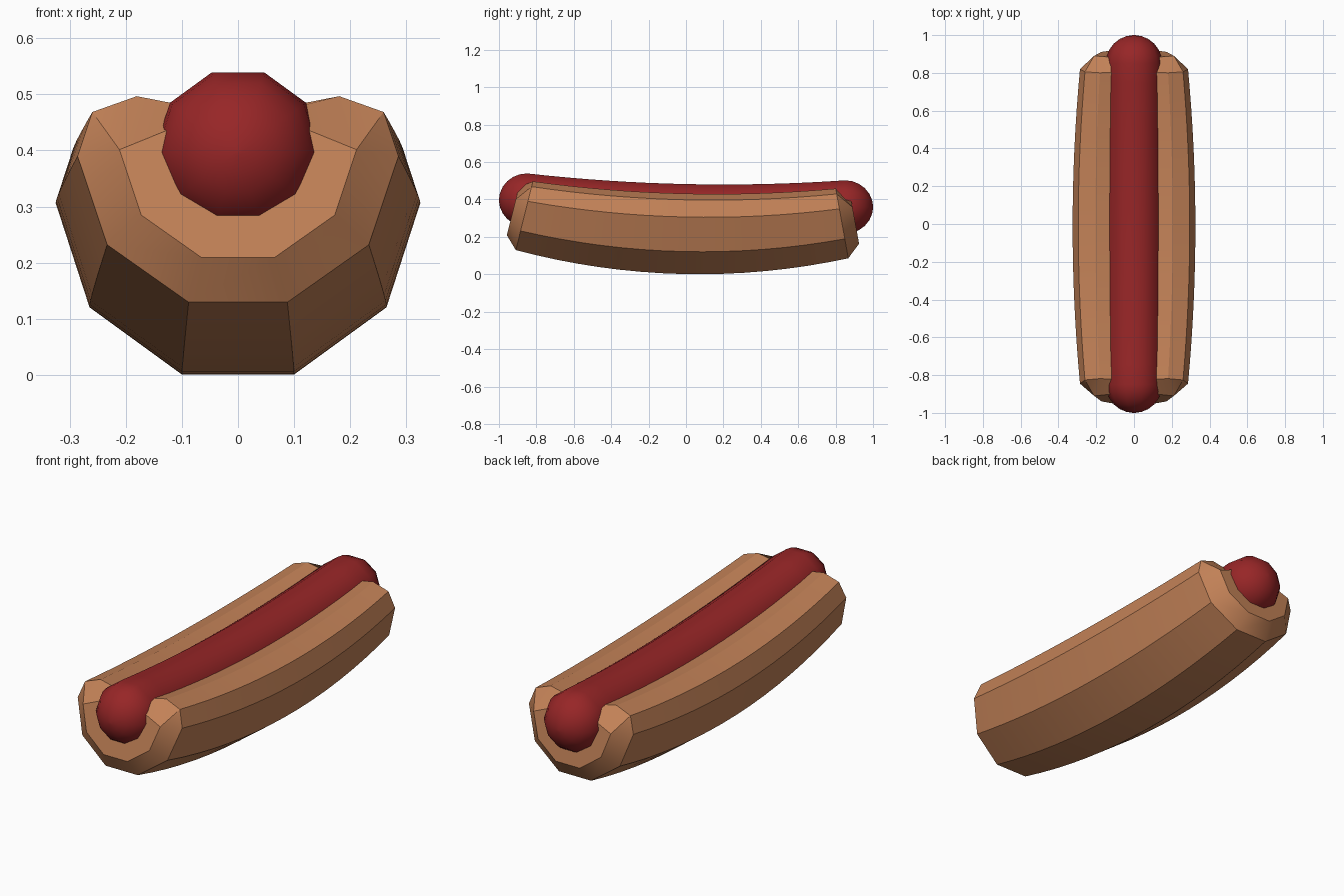
import bpy, bmesh, math

if "Cube" in bpy.data.objects:
    bpy.data.objects.remove(bpy.data.objects["Cube"])


def material(name, color):
    mat = bpy.data.materials.new(name)
    mat.use_nodes = True
    mat.diffuse_color = (*color, 1)
    bsdf = next(n for n in mat.node_tree.nodes if n.type == "BSDF_PRINCIPLED")
    bsdf.inputs["Base Color"].default_value = (*color, 1)
    return mat


def loft(name, rings, mat, end_faces, angle):
    """Skin closed rings of points, then close both ends."""
    bm = bmesh.new()
    loops = [[bm.verts.new(p) for p in ring] for ring in rings]
    n = len(loops[0])
    for a, b in zip(loops, loops[1:]):
        for i in range(n):
            j = (i + 1) % n
            bm.faces.new((a[i], a[j], b[j], b[i]))
    for ring in (loops[0], loops[-1]):
        for face in end_faces(n):
            bm.faces.new([ring[i] for i in face])
    bmesh.ops.remove_doubles(bm, verts=bm.verts, dist=0.0005)
    bmesh.ops.recalc_face_normals(bm, faces=bm.faces)
    mesh = bpy.data.meshes.new(name)
    bm.to_mesh(mesh)
    bm.free()
    mesh.materials.append(mat)
    obj = bpy.data.objects.new(name, mesh)
    bpy.context.collection.objects.link(obj)
    bpy.ops.object.select_all(action="DESELECT")
    obj.select_set(True)
    bpy.context.view_layer.objects.active = obj
    bpy.ops.object.shade_smooth_by_angle(angle=math.radians(angle))
    return obj


bread = material("toasted bread", (0.54, 0.22, 0.095))
meat = material("red sausage", (0.31, 0.019, 0.02))

# Bun: C-shaped section, bent upward and tapered toward the ends
half = [(0.205, 0.125), (0.295, 0.092), (0.325, 0), (0.265, -0.185), (0.1, -0.305)]
cap_half = [half[2]] * 3 + half[3:]
groove = [(0.11 * math.cos(a), 0.03 + 0.11 * math.sin(a))
          for a in (math.radians(40 - 260 * i / 9) for i in range(10))]


def section(side):
    outer = side + [(-x, h) for x, h in reversed(side)]
    return outer + groove[::-1]


def bun_ring(y, side, scale, push=0):
    z = 0.305 + 0.0915 * (y - 0.119) ** 2
    slope = 2 * 0.0915 * (y - 0.119)
    tilt = 1.4 * math.atan(slope)
    return [(x * scale, y + push - math.sin(tilt) * h * scale,
             z + slope * push + math.cos(tilt) * h * scale) for x, h in section(side)]


front, back, steps = -0.845, 0.82, 16
rings = [bun_ring(front, cap_half, 0.65, -0.065)]
for k in range(steps + 1):
    t = 2 * k / steps - 1
    rings.append(bun_ring(front + (back - front) * k / steps, half, 1 - 0.12 * t * t))
rings.append(bun_ring(back, cap_half, 0.65, 0.07))
loft("bun", rings, bread,
     lambda n: [(i, i + 1, n - 2 - i, n - 1 - i) for i in range(n // 2 - 1)], 30)


# Sausage: ten-sided bent tube with round ends
def sausage_ring(y, radius):
    yc = max(-0.85, min(0.85, y))
    z = 0.333 + 0.06 * (yc - 0.181) ** 2
    return [(radius * math.cos(a), y, z + radius * math.sin(a))
            for a in (math.tau * i / 10 for i in range(10))]


end = [(0.85 + 0.15 * math.sin(a), 0.15 * math.cos(a))
       for a in (math.radians(15 * k) for k in range(1, 6))] + [(1.0, 0.006)]
tube = [sausage_ring(-y, r) for y, r in reversed(end)]
for k in range(steps + 1):
    t = 2 * k / steps - 1
    tube.append(sausage_ring(0.85 * t, 0.155 - 0.005 * t * t))
tube += [sausage_ring(y, r) for y, r in end]
loft("sausage", tube, meat, lambda n: [range(n)], 80)
